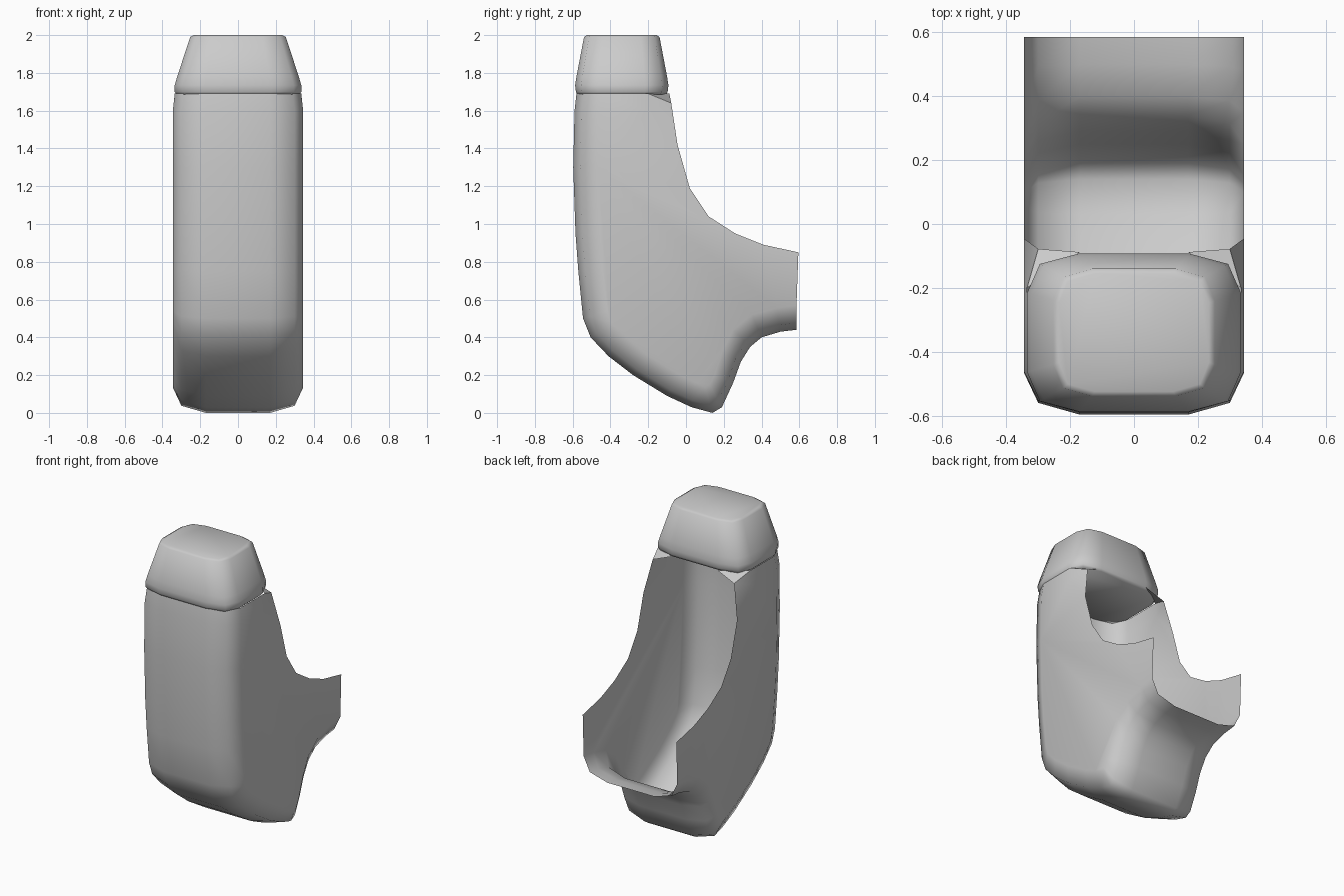
import bpy, bmesh, math

if "Cube" in bpy.data.objects:
    bpy.data.objects.remove(bpy.data.objects["Cube"])

def finish(bm, name, angle):
    bmesh.ops.recalc_face_normals(bm, faces=bm.faces)
    me = bpy.data.meshes.new(name)
    bm.to_mesh(me)
    bm.free()
    ob = bpy.data.objects.new(name, me)
    bpy.context.collection.objects.link(ob)
    bpy.ops.object.select_all(action='DESELECT')
    ob.select_set(True)
    bpy.context.view_layer.objects.active = ob
    bpy.ops.object.shade_smooth_by_angle(angle=math.radians(angle))
    return ob

# Open shell body: outer side outline (y, z) paired with the start of the flat side wall
profile = [
    (-.58, 1.69, -.45, 1.69), (-.59, 1.6, -.46, 1.6), (-.597, 1.3, -.465, 1.3),
    (-.585, .95, -.455, .95), (-.57, .75, -.44, .75), (-.545, .5, -.415, .54),
    (-.505, .4, -.40, .48), (-.41, .3, -.33, .405), (-.28, .2, -.21, .31),
    (-.1, .09, -.04, .205), (.03, .03, .05, .16), (.14, .0, .10, .135),
    (.19, .03, .125, .15), (.25, .16, .15, .20), (.29, .27, .19, .32),
    (.34, .35, .25, .44), (.40, .40, .35, .52), (.50, .43, .48, .555),
    (.585, .44, .585, .57)]
columns = [(-.345, 1), (-.30, .28), (-.17, 0), (.17, 0), (.30, .28), (.345, 1)]

bm = bmesh.new()
rows = []
for i, (y, z, iy, iz) in enumerate(profile):
    s = .97 if i == 0 else 1
    rows.append([bm.verts.new((x * s, y + (iy - y) * t, z + (iz - z) * t)) for x, t in columns])
for a, b in zip(rows, rows[1:]):
    for j in range(5):
        bm.faces.new((a[j], a[j + 1], b[j + 1], b[j]))

# Flat side walls with the curved opening edge and the small rim corners
opening = [(.595, .85), (.41, .89), (.26, .95), (.12, 1.04), (.02, 1.19), (-.045, 1.42)]
for side, col in ((-1, 0), (1, 5)):
    edge = [bm.verts.new((side * .345, y, z)) for y, z in opening]
    low = bm.verts.new((side * .345, -.2, 1.6))
    rim = bm.verts.new((side * .335, -.2, 1.69))
    corner = bm.verts.new((side * .30, -.078, 1.64))
    back = bm.verts.new((side * .17, -.088, 1.69))
    bm.faces.new([r[col] for r in rows[1:]] + edge + [low])
    bm.faces.new((rows[0][col], rows[1][col], low, rim))
    bm.faces.new((low, edge[-1], corner))
    bm.faces.new((low, corner, rim))
    bm.faces.new((rim, corner, back))
finish(bm, "shell_body", 50)

# Tapered cap: stacked rounded rectangles (z, half width, half depth)
def ring(bm, z, hx, hy, cy=-.34):
    quarter = [(1, .5), (.88, .87), (.52, 1)]
    pts = []
    for sx, sy in ((1, 1), (-1, 1), (-1, -1), (1, -1)):
        q = quarter if sx * sy > 0 else quarter[::-1]
        pts += [(sx * u * hx, cy + sy * v * hy, z) for u, v in q]
    return [bm.verts.new(p) for p in pts]

bm = bmesh.new()
levels = [(1.685, .325, .235), (1.70, .335, .243), (1.735, .335, .247),
          (1.78, .322, .24), (1.99, .253, .2), (2.0, .235, .185)]
rings = [ring(bm, *l) for l in levels]
for a, b in zip(rings, rings[1:]):
    for j in range(12):
        k = (j + 1) % 12
        bm.faces.new((a[j], a[k], b[k], b[j]))
bm.faces.new(rings[0][::-1])
bm.faces.new(rings[-1])
finish(bm, "top_cap", 60)
